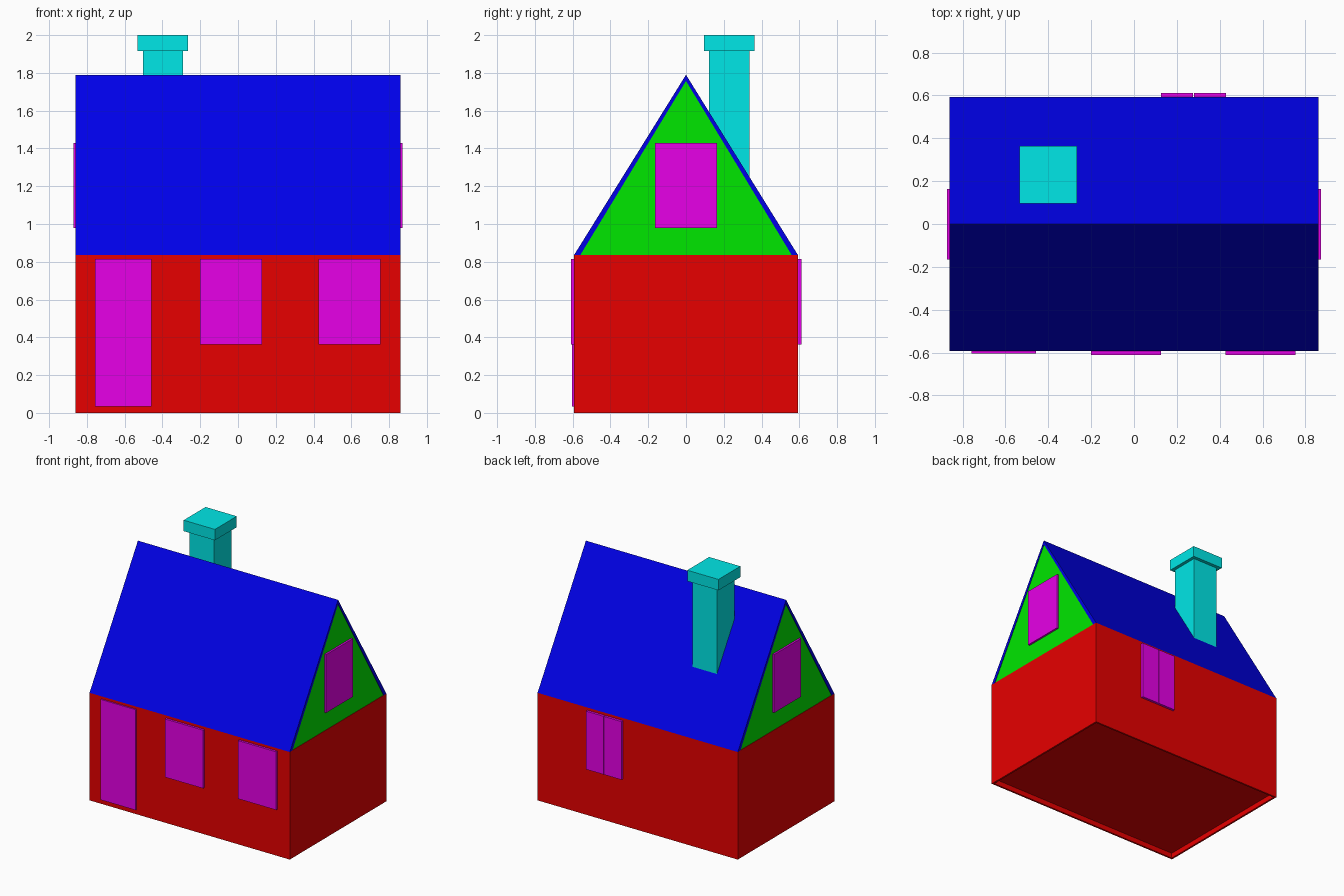
import bpy, bmesh
from mathutils import Vector

if "Cube" in bpy.data.objects:
    bpy.data.objects.remove(bpy.data.objects["Cube"])


def material(name, rgb):
    m = bpy.data.materials.new(name)
    m.diffuse_color = (*rgb, 1)
    m.use_nodes = True
    m.node_tree.nodes["Principled BSDF"].inputs["Base Color"].default_value = m.diffuse_color
    return m


C = 0.8
RED = material("wall_red", (C, 0, 0))
BLUE = material("roof_blue", (0, 0, C))
GREEN = material("gable_green", (0, C, 0))
MAGENTA = material("opening_magenta", (C, 0, C))
CYAN = material("chimney_cyan", (0, C, C))


def finish(name, bm, mat):
    bmesh.ops.recalc_face_normals(bm, faces=bm.faces)
    me = bpy.data.meshes.new(name)
    bm.to_mesh(me)
    bm.free()
    me.materials.append(mat)
    ob = bpy.data.objects.new(name, me)
    bpy.context.collection.objects.link(ob)
    return ob


def prism(name, profile, x0, x1, mat):
    """Extrude a (y, z) profile along x."""
    bm = bmesh.new()
    face = bm.faces.new([bm.verts.new((x0, y, z)) for y, z in profile])
    ext = bmesh.ops.extrude_face_region(bm, geom=[face])
    verts = [v for v in ext["geom"] if isinstance(v, bmesh.types.BMVert)]
    bmesh.ops.translate(bm, verts=verts, vec=Vector((x1 - x0, 0, 0)))
    return finish(name, bm, mat)


def box(name, x, y, z, mat):
    return prism(name, [(y[0], z[0]), (y[1], z[0]), (y[1], z[1]), (y[0], z[1])],
                 x[0], x[1], mat)


HX, HY, EAVE, RIDGE = 0.86, 0.593, 0.835, 1.79
SLOPE = (RIDGE - EAVE) / HY

# Walls, with the floor recessed inside a thin rim
walls = box("walls", (-HX, HX), (-HY, HY), (0, EAVE), RED)
bm = bmesh.new()
bm.from_mesh(walls.data)
floor = min(bm.faces, key=lambda f: f.calc_center_median().z)
bmesh.ops.inset_region(bm, faces=[floor], thickness=0.02)
ext = bmesh.ops.extrude_face_region(bm, geom=[floor])
bmesh.ops.translate(bm, vec=(0, 0, 0.04),
                    verts=[v for v in ext["geom"] if isinstance(v, bmesh.types.BMVert)])
bmesh.ops.delete(bm, geom=[floor], context='FACES')
bmesh.ops.recalc_face_normals(bm, faces=bm.faces)
bm.to_mesh(walls.data)
bm.free()

# Roof: thin folded slab
T, APEX = 0.033, 1.757
prism("roof", [(-HY, EAVE), (0, RIDGE), (HY, EAVE), (HY - T, EAVE),
               (0, APEX), (-HY + T, EAVE)], -HX, HX, BLUE)

# Gable infill and attic window at each end
for side, s in (("left", -1), ("right", 1)):
    prism(f"gable_{side}", [(-HY + T, EAVE), (HY - T, EAVE), (0, APEX)],
          s * 0.83, s * 0.857, GREEN)
    box(f"attic_window_{side}", (s * 0.84, s * 0.872), (-0.165, 0.163), (0.978, 1.43), MAGENTA)

# Front door and windows
WZ = (0.363, 0.815)
box("front_door", (-0.757, -0.457), (-0.603, -0.58), (0.035, 0.815), MAGENTA)
for i, x in enumerate((-0.2, 0.427)):
    box(f"front_window_{i + 1}", (x, x + 0.327), (-0.61, -0.58), WZ, MAGENTA)

# Back window: two sashes with a fine seam
box("back_sash_outer", (0.279, 0.43), (0.58, 0.612), WZ, MAGENTA)
box("back_sash_inner", (0.125, 0.275), (0.58, 0.612), WZ, MAGENTA)

# Chimney, foot cut to the roof slope, with an overhanging cap
Y0, Y1 = 0.122, 0.337
prism("chimney", [(Y0, RIDGE - SLOPE * Y0 - 0.01), (Y1, RIDGE - SLOPE * Y1 - 0.01),
                  (Y1, 1.92), (Y0, 1.92)], -0.502, -0.29, CYAN)
box("chimney_cap", (-0.533, -0.265), (0.095, 0.363), (1.915, 2.0), CYAN)
